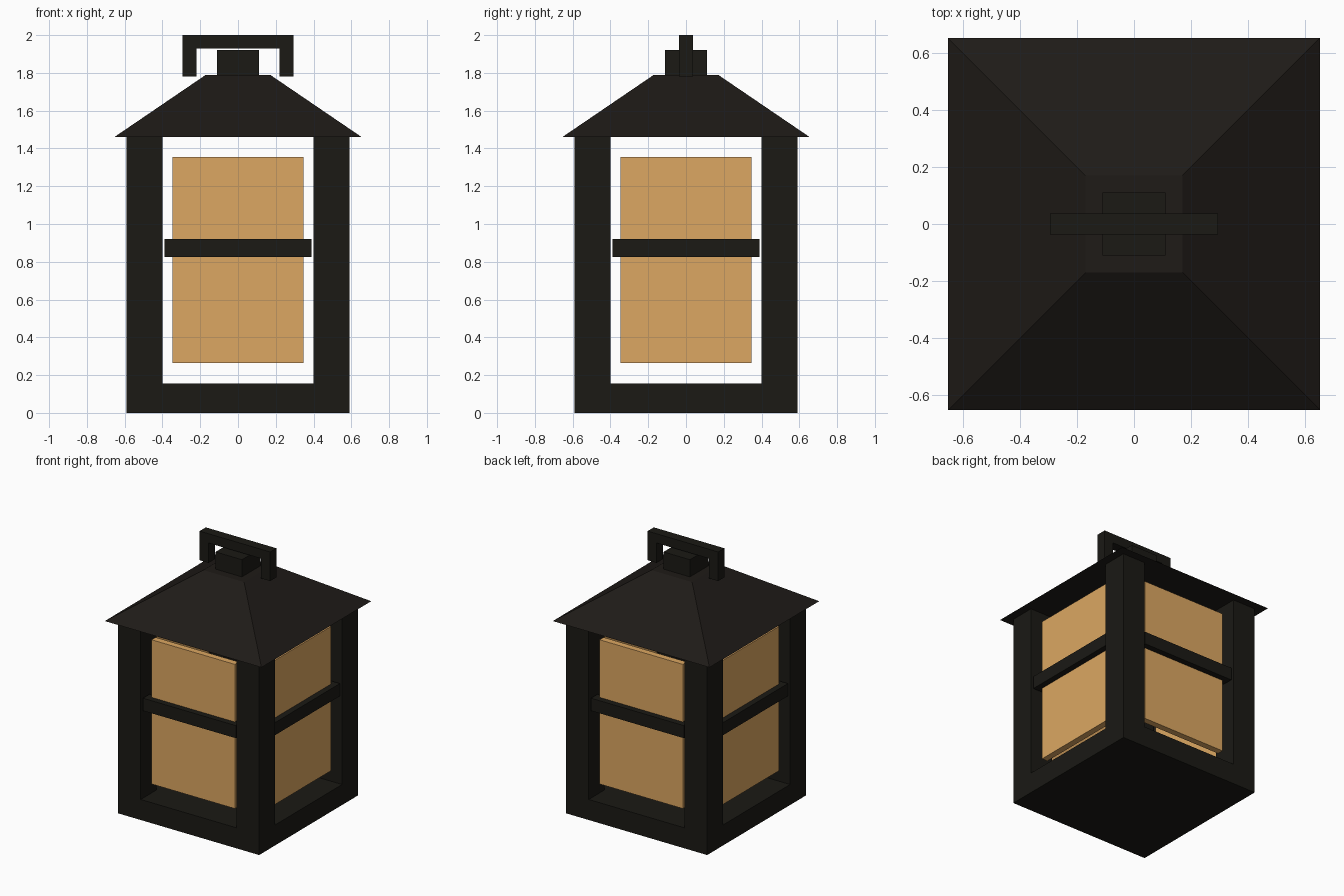
import bpy, bmesh, math
from mathutils import Matrix

if "Cube" in bpy.data.objects:
    bpy.data.objects.remove(bpy.data.objects["Cube"])


def material(name, rgb):
    m = bpy.data.materials.new(name)
    m.diffuse_color = (*rgb, 1)
    m.use_nodes = True
    m.node_tree.nodes["Principled BSDF"].inputs["Base Color"].default_value = m.diffuse_color
    return m


IRON = material("dark_iron", (0.0105, 0.0098, 0.0072))
ROOF = material("roof_metal", (0.013, 0.0105, 0.0085))
GLASS = material("amber_glass", (0.716, 0.386, 0.122))


def finish(bm, name, mat):
    bmesh.ops.recalc_face_normals(bm, faces=bm.faces)
    mesh = bpy.data.meshes.new(name)
    bm.to_mesh(mesh)
    bm.free()
    mesh.materials.append(mat)
    obj = bpy.data.objects.new(name, mesh)
    bpy.context.collection.objects.link(obj)
    return obj


def box(name, x, y, z, mat, turn=0.0):
    """Box from (min, max) ranges, turned about the z axis."""
    bm = bmesh.new()
    size = [b - a for a, b in (x, y, z)]
    mid = [(a + b) / 2 for a, b in (x, y, z)]
    bmesh.ops.create_cube(bm, size=1, matrix=Matrix.Rotation(turn, 4, 'Z')
                          @ Matrix.Translation(mid) @ Matrix.Diagonal((*size, 1)))
    return finish(bm, name, mat)


# Base slab
box("base", (-0.59, 0.59), (-0.59, 0.59), (0, 0.155), IRON)

# Four sides: corner post, glass pane and cross bar
for i, side in enumerate(("front", "right", "back", "left")):
    a = i * math.pi / 2
    box(side + "_post", (0.40, 0.59), (-0.59, -0.40), (0.155, 1.46), IRON, a)
    box(side + "_pane", (-0.348, 0.348), (-0.535, -0.487), (0.265, 1.355), GLASS, a)
    box(side + "_bar", (-0.388, 0.388), (-0.58, -0.50), (0.825, 0.92), IRON, a)

# Truncated pyramid roof
bm = bmesh.new()
bmesh.ops.create_cone(bm, cap_ends=True, segments=4,
                      radius1=0.655 * math.sqrt(2), radius2=0.17 * math.sqrt(2), depth=0.33,
                      matrix=Matrix.Translation((0, 0, 1.625)) @ Matrix.Rotation(math.pi / 4, 4, 'Z'))
finish(bm, "roof", ROOF)

# Cap block on the roof
box("roof_cap", (-0.11, 0.11), (-0.11, 0.11), (1.79, 1.92), IRON)

# Handle: upside-down U profile extruded along y
half = [(0.22, 1.93), (0.22, 1.78), (0.295, 1.78), (0.295, 2.0)]
outline = half + [(-x, z) for x, z in reversed(half)]
bm = bmesh.new()
face = bm.faces.new([bm.verts.new((x, -0.037, z)) for x, z in outline])
new = bmesh.ops.extrude_face_region(bm, geom=[face])["geom"]
bmesh.ops.translate(bm, vec=(0, 0.074, 0),
                    verts=[v for v in new if isinstance(v, bmesh.types.BMVert)])
finish(bm, "handle", IRON)
